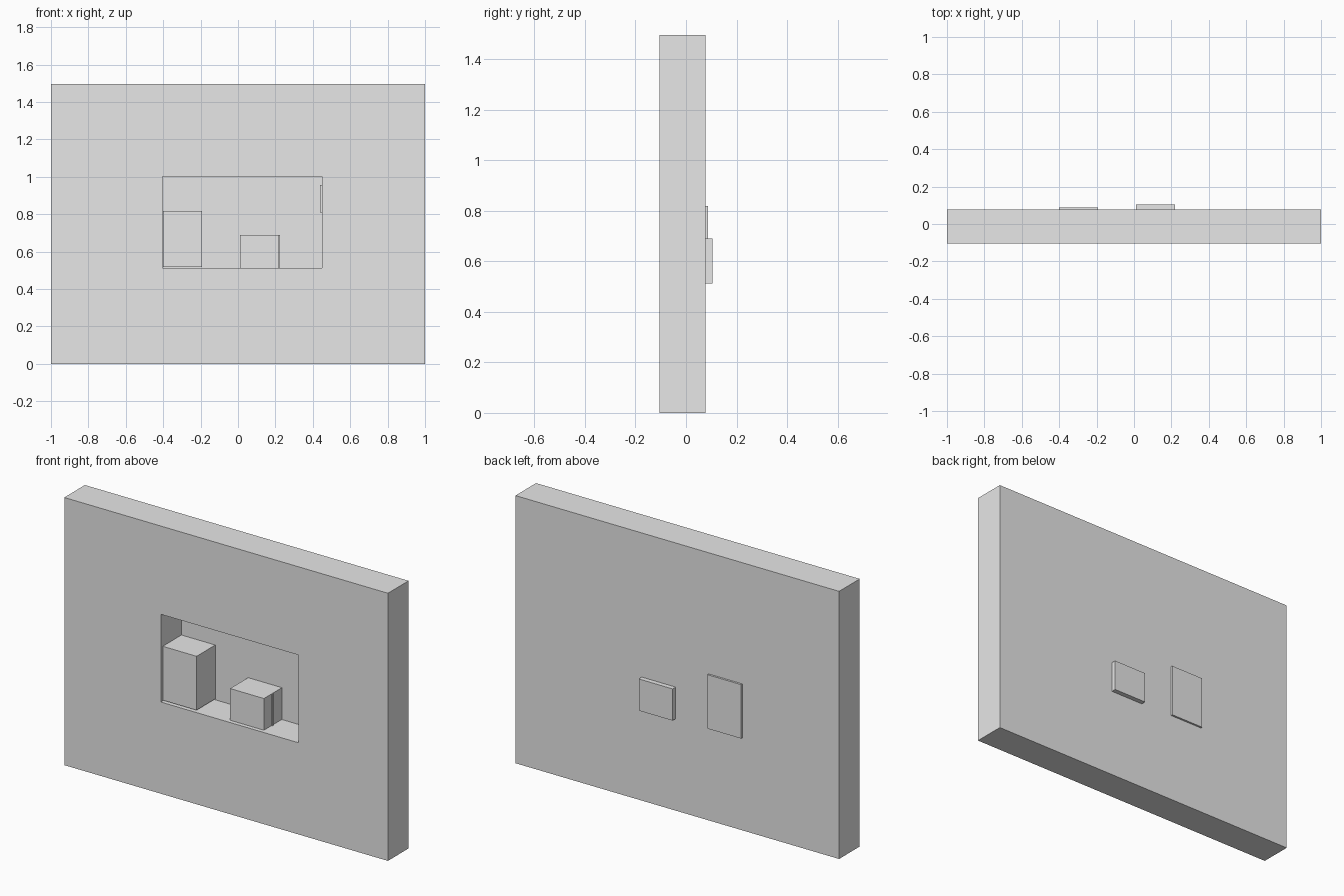
import bpy
import bmesh

default = bpy.data.objects.get("Cube")
if default:
    bpy.data.objects.remove(default, do_unlink=True)

# One plain grey for everything
grey = bpy.data.materials.new("plain_grey")
grey.use_nodes = True
grey.diffuse_color = (0.8, 0.8, 0.8, 1)
for node in grey.node_tree.nodes:
    if node.type == 'BSDF_PRINCIPLED':
        node.inputs["Base Color"].default_value = (0.8, 0.8, 0.8, 1)


def box(name, xs, ys, zs):
    """Axis-aligned box given by its extents."""
    bm = bmesh.new()
    bmesh.ops.create_cube(bm, size=1)
    for v in bm.verts:
        v.co = [s[0] if c < 0 else s[1] for c, s in zip(v.co, (xs, ys, zs))]
    mesh = bpy.data.meshes.new(name)
    bm.to_mesh(mesh)
    bm.free()
    mesh.materials.append(grey)
    obj = bpy.data.objects.new(name, mesh)
    bpy.context.collection.objects.link(obj)
    return obj


FRONT, BACK = -0.105, 0.077
NICHE_X, NICHE_Z = (-0.403, 0.448), (0.512, 1.002)

# Wall with a deep niche closed by a thin back skin
wall = box("wall", (-1, 1), (FRONT, BACK), (0, 1.495))
cutter = box("niche_cutter", NICHE_X, (FRONT - 0.1, BACK - 0.002), NICHE_Z)
cutter.hide_render = True
cutter.hide_viewport = True
cut = wall.modifiers.new("niche", 'BOOLEAN')
cut.operation = 'DIFFERENCE'
cut.solver = 'EXACT'
cut.object = cutter

# Bake the cut so that the cutter can go
bpy.context.view_layer.update()
graph = bpy.context.evaluated_depsgraph_get()
carved = bpy.data.meshes.new_from_object(wall.evaluated_get(graph))
wall.modifiers.clear()
wall.data = carved
bpy.data.objects.remove(cutter, do_unlink=True)

# Blocks standing in the niche, poking slightly through the back
box("tall_block", (-0.402, -0.193), (-0.09, 0.088), (0.517, 0.818))
box("low_block", (0.01, 0.219), (-0.084, 0.104), (0.513, 0.69))

# Thin strip on the side of the low block
box("low_block_strip", (0.215, 0.225), (-0.016, -0.008), (0.513, 0.69))

# Small plate on the side wall of the niche
box("side_plate", (0.438, 0.448), (-0.06, 0.02), (0.81, 0.957))
